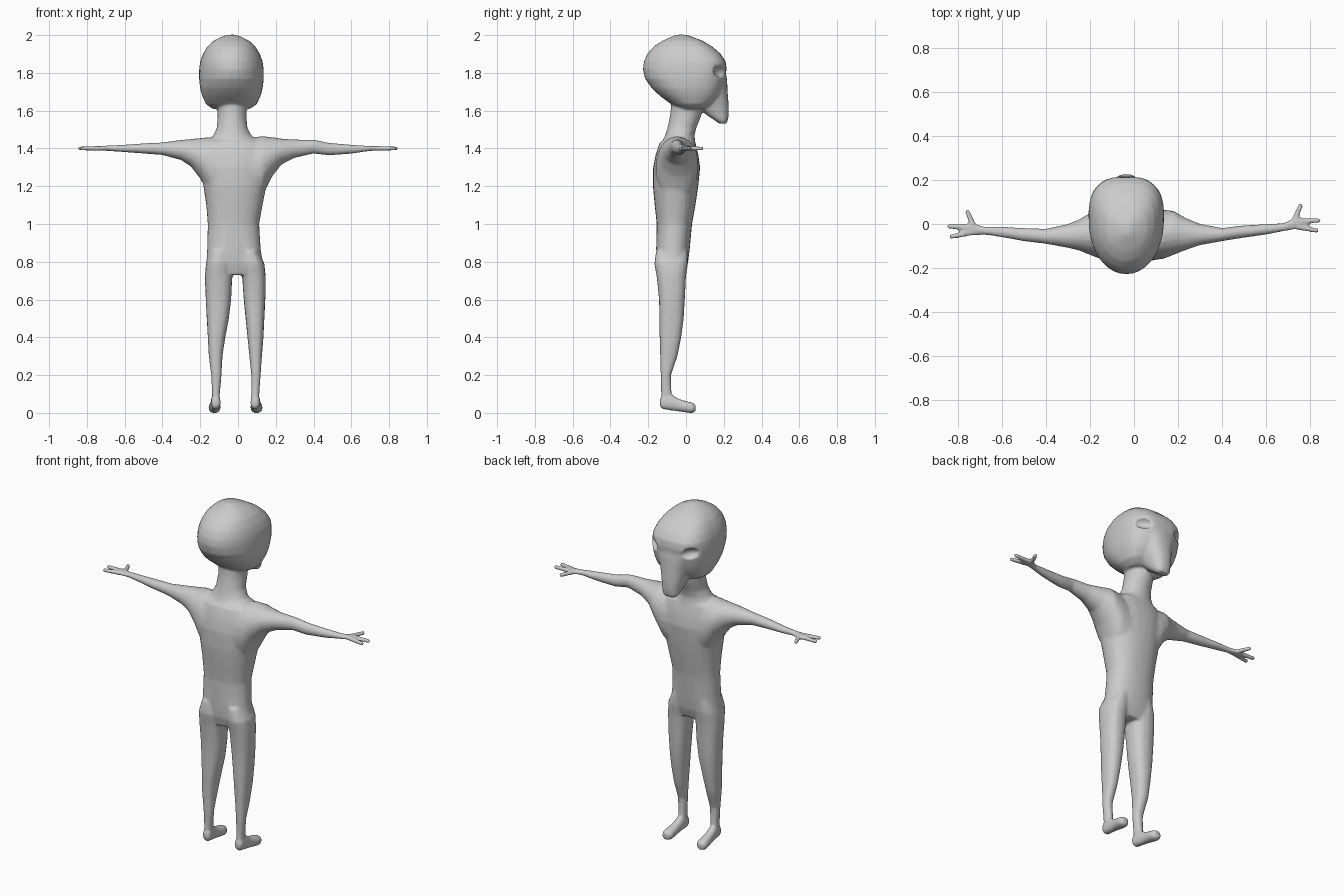
import bpy, bmesh, math
from mathutils import Vector, Matrix

bm = bmesh.new()
ORDER = {'x': (2, 0, 1), 'y': (0, 2, 1), 'z': (0, 1, 2)}


def loft(axis, rows, n=28, power=2.0, front_power=None):
    """Rows: position along axis, then min/max on the two cross axes, optional taper."""
    rings = []
    for t, a0, a1, b0, b1, *taper in rows:
        k = taper[0] if taper else 0
        ring = []
        for i in range(n):
            ang = 2 * math.pi * i / n
            c, s = math.cos(ang), math.sin(ang)
            e = 2 / (front_power if front_power and s > 0 else power)
            u = math.copysign(abs(c) ** e, c)
            v = math.copysign(abs(s) ** e, s)
            raw = ((a0 + a1) / 2 + (a1 - a0) / 2 * u * (1 + k * v), (b0 + b1) / 2 + (b1 - b0) / 2 * v, t)
            ring.append(bm.verts.new([raw[j] for j in ORDER[axis]]))
        rings.append(ring)
    for r, q in zip(rings, rings[1:]):
        for i in range(n):
            j = (i + 1) % n
            bm.faces.new((r[i], r[j], q[j], q[i]))
    caps = [bm.faces.new(rings[0][::-1]), bm.faces.new(rings[-1])]
    # Consistent outward normals per part
    bmesh.ops.recalc_face_normals(bm, faces=list({f for r in rings for v in r for f in v.link_faces} | set(caps)))


def limb(p, q, r0, r1):
    """Tapered rod with rounded tip, for fingers."""
    p, q = Vector(p), Vector(q)
    d = q - p
    rot = d.to_track_quat('Z', 'Y').to_matrix().to_4x4()
    bmesh.ops.create_cone(bm, cap_ends=True, segments=12, radius1=r0, radius2=r1,
                          depth=d.length, matrix=Matrix.Translation((p + q) / 2) @ rot)
    bmesh.ops.create_uvsphere(bm, u_segments=12, v_segments=8, radius=r1 * 1.1, matrix=Matrix.Translation(q))


# Head: cranium tapering to the back, and a narrow muzzle pointing down
HX = -0.035
head = [(1.61, .10, -.04, .10, 0), (1.635, .135, -.08, .14, 0), (1.68, .155, -.14, .18, 0),
        (1.72, .166, -.182, .195, .03), (1.77, .170, -.217, .208, .06), (1.82, .169, -.228, .215, .07),
        (1.86, .164, -.223, .21, .07), (1.90, .150, -.205, .184, .06), (1.94, .126, -.17, .138, .05),
        (1.97, .095, -.125, .088, .03), (1.99, .055, -.08, .035, 0), (2.002, .02, -.05, 0, 0)]
loft('z', [(z, HX - w, HX + w, y0, y1, k) for z, w, y0, y1, k in head], n=36, power=2.1, front_power=2.8)
muzzle = [(1.532, .034, .175, .215), (1.55, .048, .15, .222), (1.58, .056, .105, .226),
          (1.63, .07, .05, .226), (1.69, .09, 0, .221), (1.76, .115, 0, .218), (1.82, .11, 0, .208)]
loft('z', [(z, HX - w, HX + w, y0, y1) for z, w, y0, y1 in muzzle], power=2.4)

# Neck, leaning forward into the head
loft('z', [(1.36, -.18, .13, -.14, .05), (1.43, -.16, .115, -.13, .05), (1.47, -.13, .07, -.11, .045),
           (1.51, -.112, .05, -.098, .055), (1.57, -.108, .045, -.085, .08), (1.70, -.108, .045, -.07, .1)])

# Torso
loft('z', [(.73, -.155, .125, -.14, -.01), (.79, -.168, .132, -.155, .01), (.87, -.163, .12, -.158, .02),
           (1.0, -.16, .112, -.155, .032), (1.1, -.168, .13, -.166, .05), (1.2, -.183, .15, -.175, .065),
           (1.3, -.195, .165, -.174, .075), (1.37, -.2, .17, -.16, .065), (1.43, -.18, .15, -.14, .05),
           (1.455, -.13, .09, -.11, .03)], power=2.3)

# Arms: distance out, then back/front and bottom/top limits
left_arm = [(.03, -.165, .06, 1.05, 1.45), (.15, -.16, .06, 1.15, 1.46), (.2, -.14, .05, 1.24, 1.455),
            (.25, -.12, .02, 1.305, 1.45), (.3, -.108, .0, 1.338, 1.445), (.4, -.09, -.022, 1.365, 1.432),
            (.5, -.078, -.018, 1.373, 1.427), (.6, -.06, -.012, 1.38, 1.42), (.68, -.048, -.012, 1.386, 1.416),
            (.72, -.053, .002, 1.388, 1.413), (.76, -.054, .002, 1.39, 1.41), (.78, -.045, -.01, 1.392, 1.408)]
right_arm = [(.0, -.165, .06, 1.05, 1.45), (.13, -.16, .065, 1.15, 1.465), (.18, -.14, .06, 1.25, 1.46),
             (.23, -.12, .03, 1.315, 1.452), (.3, -.096, .0, 1.35, 1.447), (.4, -.078, -.018, 1.373, 1.447),
             (.48, -.065, -.008, 1.363, 1.43), (.6, -.048, .0, 1.372, 1.42), (.68, -.033, .004, 1.384, 1.414),
             (.72, -.027, .025, 1.388, 1.413), (.76, -.026, .03, 1.39, 1.41), (.78, -.015, .022, 1.392, 1.408)]
for side, rows in ((-1, left_arm), (1, right_arm)):
    loft('x', [(side * x, *limits) for x, *limits in rows], n=20)

# Two fingers and a thumb per hand
for side, dy in ((-1, -.027), (1, 0)):
    for base, tip in (((.74, .012), (.836, .016)), ((.74, -.012), (.828, -.03)), ((.725, .01), (.755, .082))):
        limb((side * base[0], base[1] + dy, 1.4), (side * tip[0], tip[1] + dy, 1.4), .014, .011)

# Legs and feet
legs = {
    -1: [(.09, -.137, -.097), (.2, -.142, -.087), (.3, -.155, -.082), (.4, -.16, -.067),
         (.5, -.166, -.048), (.6, -.171, -.036), (.72, -.176, -.03), (.79, -.17, -.03), (.86, -.15, -.04)],
    1: [(.09, .07, .112), (.2, .07, .12), (.3, .06, .127), (.4, .05, .135),
        (.5, .04, .14), (.6, .03, .145), (.72, .022, .147), (.79, .01, .14), (.86, .015, .105)]}
depth = [(-.132, -.076), (-.134, -.08), (-.137, -.045), (-.14, -.025), (-.141, -.012),
         (-.143, -.006), (-.155, .0), (-.168, .01), (-.158, .01)]
for side, rows in legs.items():
    loft('z', [(.03, rows[0][1] - .002, rows[0][2] + .002, -.134, -.065)] +
         [(z, x0, x1, *d) for (z, x0, x1), d in zip(rows, depth)], n=16, power=2.4)
    fx = -.118 if side < 0 else .092
    foot = [(-.138, .015, .035, .075), (-.125, .025, .02, .09), (-.08, .025, .013, .1),
            (-.04, .026, .008, .075), (0, .031, .002, .062), (.03, .032, -.002, .056), (.05, .02, .006, .045)]
    loft('y', [(y, fx + side * (y + .1) * .05 - w, fx + side * (y + .1) * .05 + w, z0, z1)
               for y, w, z0, z1 in foot], n=16, power=2.3)

mesh = bpy.data.meshes.new("body")
bm.to_mesh(mesh)
bm.free()
body = bpy.data.objects.new("body", mesh)
bpy.context.collection.objects.link(body)

# Fuse the parts into one organic skin
rm = body.modifiers.new("fuse", 'REMESH')
rm.mode = 'VOXEL'
rm.voxel_size = .007
rm.use_smooth_shade = True
sm = body.modifiers.new("soften", 'SMOOTH')
sm.factor = .5
sm.iterations = 6

# Almond eye sockets on the front corners of the face
for side, name in ((-1, "left_eye_cutter"), (1, "right_eye_cutter")):
    bpy.ops.mesh.primitive_uv_sphere_add(segments=24, ring_count=14, radius=1,
                                         location=(HX + side * .128, .195, 1.805))
    cutter = bpy.context.object
    cutter.name = name
    cutter.scale = (.062, .04, .033)
    cutter.rotation_euler = (0, side * math.radians(-8), side * math.radians(-42))
    bpy.ops.object.shade_smooth()
    cutter.hide_render = True
    cutter.hide_set(True)
    cut = body.modifiers.new("socket", 'BOOLEAN')
    cut.operation = 'DIFFERENCE'
    cut.solver = 'EXACT'
    cut.object = cutter

# Reduce to lightly faceted, sculpted triangles
dec = body.modifiers.new("reduce", 'DECIMATE')
dec.ratio = .15
